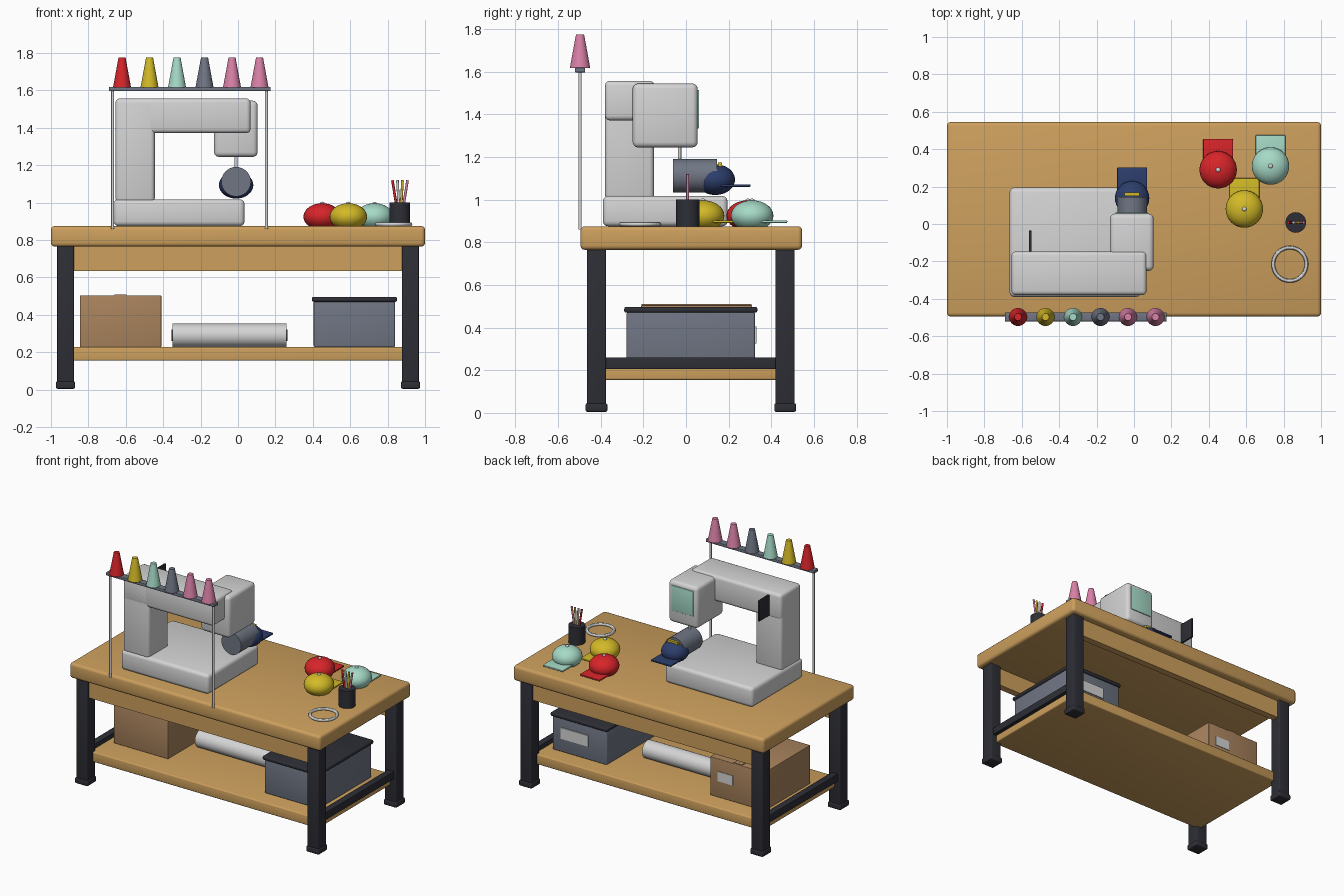
import bpy, bmesh, math
from mathutils import Vector, Matrix

cube = bpy.data.objects.get("Cube")
if cube:
    bpy.data.objects.remove(cube, do_unlink=True)


def material(name, r, g, b):
    m = bpy.data.materials.new(name)
    m.use_nodes = True
    m.diffuse_color = (r, g, b, 1)
    m.node_tree.nodes["Principled BSDF"].inputs["Base Color"].default_value = (r, g, b, 1)
    return m


WOOD = material("wood", .61, .35, .11)
DARK = material("dark_metal", .027, .028, .037)
CARD = material("cardboard", .40, .23, .11)
SLATE = material("slate_grey", .16, .18, .23)
WHITE = material("machine_white", .66, .66, .66)
RED = material("red", .68, .018, .022)
YELLOW = material("yellow", .65, .49, .02)
MINT = material("mint", .38, .70, .57)
PINK = material("pink", .70, .22, .39)
NAVY = material("navy", .026, .048, .15)


def finish(name, bm, mat):
    mesh = bpy.data.meshes.new(name)
    bm.to_mesh(mesh)
    bm.free()
    mesh.materials.append(mat)
    ob = bpy.data.objects.new(name, mesh)
    bpy.context.collection.objects.link(ob)
    bpy.ops.object.select_all(action='DESELECT')
    ob.select_set(True)
    bpy.context.view_layer.objects.active = ob
    bpy.ops.object.shade_smooth_by_angle(angle=math.radians(35))
    return ob


def box(name, mat, x, y, z, bevel=0.0):
    """Box from (min, max) ranges, with optional rounded edges."""
    bm = bmesh.new()
    bmesh.ops.create_cube(bm, size=1)
    for v in bm.verts:
        v.co = [r[0] if c < 0 else r[1] for c, r in zip(v.co, (x, y, z))]
    if bevel:
        bmesh.ops.bevel(bm, geom=bm.edges[:], offset=bevel, segments=3,
                        profile=0.5, affect='EDGES')
    return finish(name, bm, mat)


def rod(name, mat, start, end, r1, r2=None, sides=32):
    """Cylinder or cone running between two points."""
    start, end = Vector(start), Vector(end)
    axis = end - start
    bm = bmesh.new()
    bmesh.ops.create_cone(bm, cap_ends=True, segments=sides, radius1=r1,
                          radius2=r1 if r2 is None else r2, depth=axis.length)
    turn = axis.to_track_quat('Z', 'Y').to_matrix().to_4x4()
    bm.transform(Matrix.Translation((start + end) / 2) @ turn)
    return finish(name, bm, mat)


def ball(name, mat, centre, radii):
    bm = bmesh.new()
    bmesh.ops.create_uvsphere(bm, u_segments=32, v_segments=16, radius=1)
    bm.transform(Matrix.Translation(centre) @ Matrix.Diagonal((*radii, 1)))
    return finish(name, bm, mat)


def cap(name, mat, x, y, z, r):
    """Cap with a squashed crown, a flat brim and a top button."""
    ball(name + "_crown", mat, (x, y, z), (r, r, .072))
    box(name + "_brim", mat, (x - .08, x + .08), (y + .02, y + .165), (z - .034, z - .022), .004)


# Table
box("tabletop", WOOD, (-1, 1), (-.495, .545), (.765, .875), .02)
box("shelf", WOOD, (-.92, .92), (-.4, .445), (.155, .228), .008)
for side, y in (("front", -.42), ("back", .465)):
    box(side + "_apron", WOOD, (-.89, .89), (y - .025, y + .025), (.635, .77))
    for hand, x in (("right", -.922), ("left", .922)):
        box(f"{side}_{hand}_leg", DARK, (x - .045, x + .045), (y - .045, y + .045), (.02, .77), .006)
        box(f"{side}_{hand}_foot", DARK, (x - .051, x + .051), (y - .051, y + .051), (.005, .045), .008)
for hand, x in (("right", -.922), ("left", .922)):
    box(hand + "_side_rail", DARK, (x - .025, x + .025), (-.4, .445), (.205, .26), .004)

# Shelf contents
box("cardboard_box", CARD, (-.845, -.41), (-.21, .31), (.228, .505), .004)
box("box_tape", CARD, (-.66, -.595), (-.208, .308), (.503, .51))
box("box_label", WHITE, (-.59, -.47), (.306, .314), (.345, .415))
rod("fabric_roll", WHITE, (-.35, .07, .291), (.258, .07, .291), .063)
rod("roll_core", DARK, (-.355, .07, .291), (.265, .07, .291), .03)
box("storage_bin", SLATE, (.405, .84), (-.278, .323), (.228, .475), .008)
box("bin_lid", DARK, (.395, .85), (-.29, .335), (.47, .497), .01)
box("bin_label", WHITE, (.55, .77), (.32, .33), (.325, .405))

# Sewing machine
box("machine_base", WHITE, (-.665, .035), (-.39, .195), (.875, 1.018), .025)
box("machine_pillar", WHITE, (-.655, -.445), (-.38, -.15), (1.0, 1.55), .022)
box("machine_arm", WHITE, (-.655, .067), (-.38, -.147), (1.372, 1.557), .022)
box("machine_head", WHITE, (-.128, .105), (-.25, .055), (1.245, 1.545), .025)
box("control_screen", MINT, (-.1, .075), (.052, .061), (1.335, 1.515), .003)
box("side_panel", DARK, (-.562, -.547), (-.16, -.035), (1.385, 1.535), .004)
rod("needle_bar", WHITE, (-.01, -.03, 1.15), (-.01, -.03, 1.26), .008, sides=16)
rod("cap_drum", SLATE, (-.01, -.062, 1.112), (-.01, .145, 1.112), .079)
cap("mounted_cap", NAVY, -.01, .138, 1.094, .092)
box("stitched_stripe", YELLOW, (-.05, .03), (.15, .168), (1.15, 1.175))

# Thread rack
for hand, x in (("right", -.67), ("left", .152)):
    rod(hand + "_rack_post", WHITE, (x, -.497, .86), (x, -.497, 1.6), .008, sides=16)
box("rack_bar", SLATE, (-.69, .175), (-.521, -.473), (1.597, 1.619), .004)
for i, mat in enumerate((RED, YELLOW, MINT, SLATE, PINK, PINK)):
    x = -.62 + i * .147
    rod(f"thread_cone_{i + 1}", mat, (x, -.497, 1.617), (x, -.497, 1.775), .048, .019)

# Finished caps
for name, mat, x, y in (("red_cap", RED, .45, .29), ("yellow_cap", YELLOW, .59, .08),
                        ("mint_cap", MINT, .73, .31)):
    cap(name, mat, x, y, .925, .1)
    ball(name + "_button", WHITE, (x, y, .997), (.012, .012, .008))

# Pen cup
rod("pen_cup", DARK, (.865, .008, .875), (.865, .008, 1.0), .055)
for i, mat in enumerate((RED, WHITE, YELLOW, PINK)):
    lean = i - 1.5
    rod(f"pen_{i + 1}", mat, (.866 + lean * .012, .008, .98),
        (.866 + lean * .027, .008, 1.12), .007, sides=12)

# Embroidery hoop
bpy.ops.mesh.primitive_torus_add(location=(.833, -.215, .885), major_radius=.089, minor_radius=.01,
                                 major_segments=48, minor_segments=12)
hoop = bpy.context.object
hoop.name = "hoop"
hoop.data.materials.append(WHITE)
bpy.ops.object.shade_smooth_by_angle()
